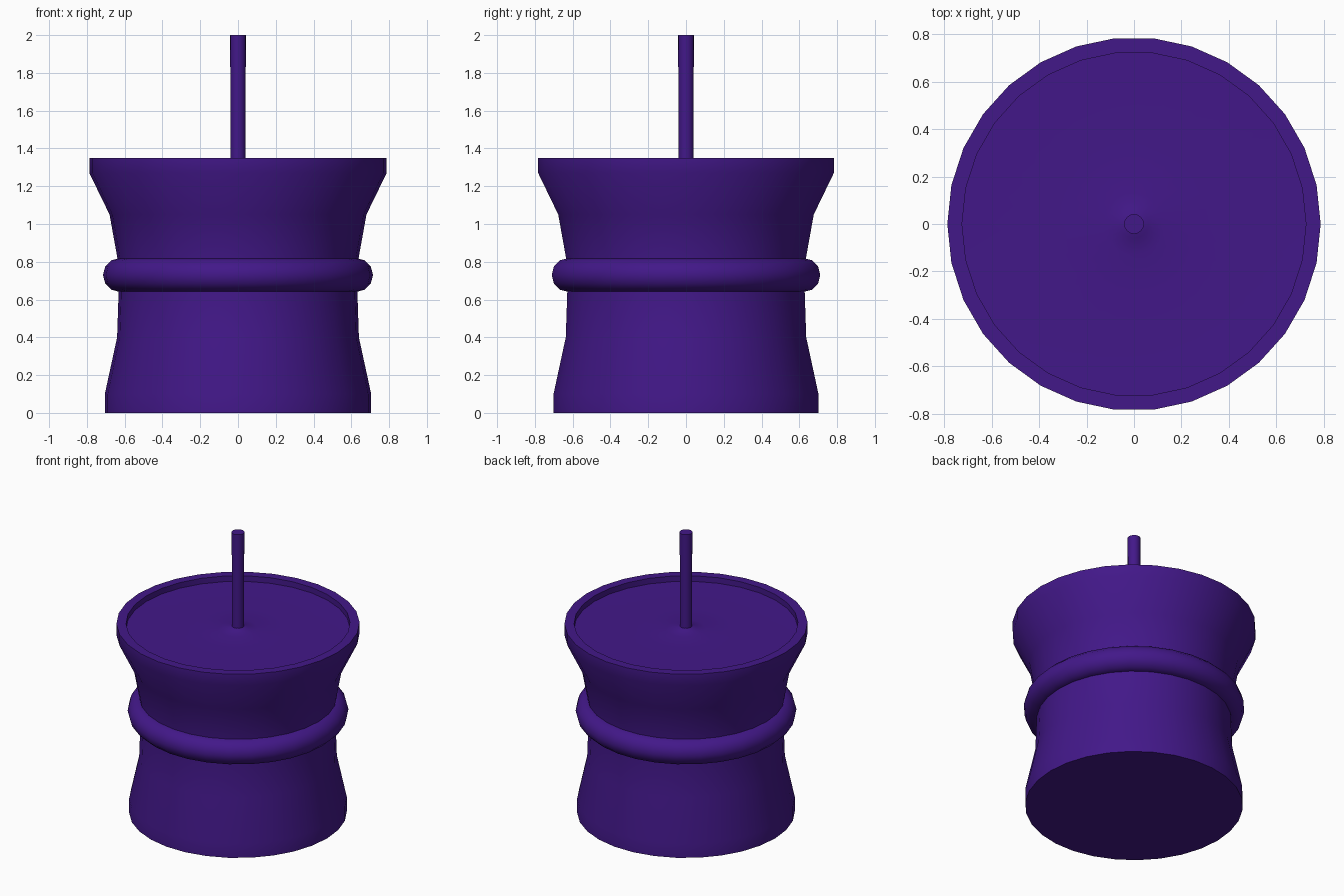
import bpy, bmesh, math

if "Cube" in bpy.data.objects:
    bpy.data.objects.remove(bpy.data.objects["Cube"])

violet = bpy.data.materials.new("violet_wax")
violet.diffuse_color = (0.055, 0.009, 0.25, 1)
violet.use_nodes = True
violet.node_tree.nodes["Principled BSDF"].inputs["Base Color"].default_value = violet.diffuse_color


def lathe(name, profile, sides, closed=False):
    """Revolve (radius, z) points about z; a zero radius makes a pole."""
    bm = bmesh.new()
    rings = []
    for r, z in profile:
        n = sides if r > 0 else 1
        rings.append([bm.verts.new((r * math.cos(i * math.tau / sides),
                                    r * math.sin(i * math.tau / sides), z))
                      for i in range(n)])
    pairs = list(zip(rings, rings[1:]))
    if closed:
        pairs.append((rings[-1], rings[0]))
    for a, b in pairs:
        for i in range(sides):
            j = (i + 1) % sides
            quad = [a[i % len(a)], a[j % len(a)], b[j % len(b)], b[i % len(b)]]
            bm.faces.new(list(dict.fromkeys(quad)))
    bmesh.ops.recalc_face_normals(bm, faces=bm.faces[:])
    mesh = bpy.data.meshes.new(name)
    bm.to_mesh(mesh)
    bm.free()
    mesh.materials.append(violet)
    obj = bpy.data.objects.new(name, mesh)
    bpy.context.collection.objects.link(obj)
    bpy.ops.object.select_all(action='DESELECT')
    obj.select_set(True)
    bpy.context.view_layer.objects.active = obj
    bpy.ops.object.shade_smooth_by_angle(angle=math.radians(40))
    return obj


# Flared body with flat base, raised rim and shallow recessed top around the wick
lathe("candle_body", [
    (0, 0), (0.705, 0), (0.705, 0.10), (0.64, 0.40), (0.63, 0.70),
    (0.635, 0.80), (0.68, 1.05), (0.787, 1.27), (0.787, 1.35),
    (0.725, 1.35), (0.725, 1.31), (0.32, 1.308), (0.13, 1.31),
    (0.06, 1.322), (0.03, 1.335), (0, 1.335)], 30)

# Rounded band around the waist
lathe("waist_ring", [(0.625 + 0.09 * math.cos(k * math.tau / 12),
                      0.73 + 0.09 * math.sin(k * math.tau / 12))
                     for k in range(12)], 30, closed=True)

# Wick
lathe("wick", [(0, 1.30), (0.04, 1.30), (0.04, 1.65), (0.042, 2.0), (0, 2.0)], 16)
